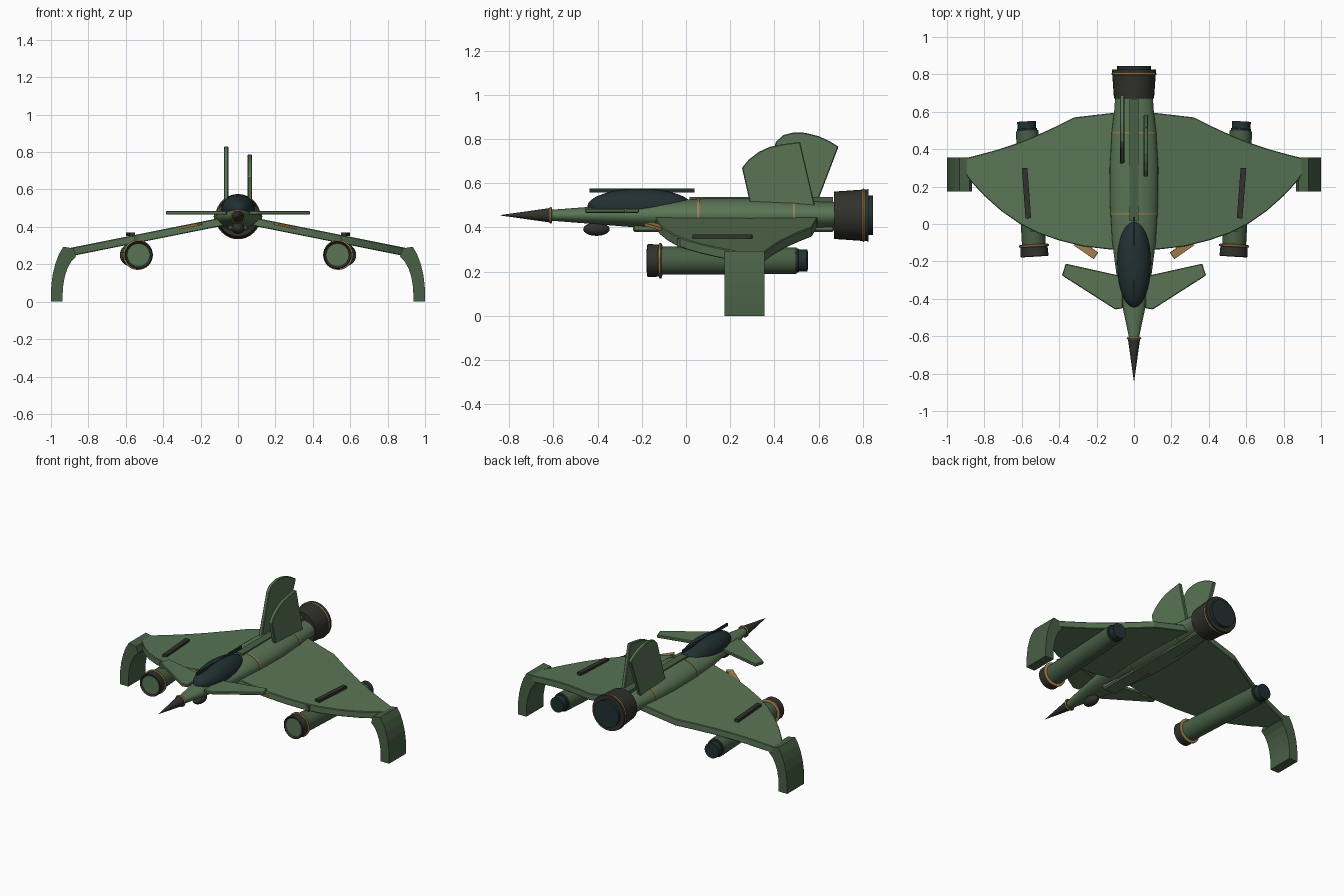
import bpy, bmesh, math
from mathutils import Matrix, Vector

if "Cube" in bpy.data.objects:
    bpy.data.objects.remove(bpy.data.objects["Cube"])


def material(name, rgb):
    m = bpy.data.materials.new(name)
    m.diffuse_color = (*rgb, 1)
    m.use_nodes = True
    m.node_tree.nodes["Principled BSDF"].inputs["Base Color"].default_value = m.diffuse_color
    return m


GREEN = material("green_paint", (0.10, 0.175, 0.09))
POD = material("pod_green", (0.065, 0.115, 0.06))
DARK = material("dark_metal", (0.03, 0.032, 0.025))
GLASS = material("dark_glass", (0.016, 0.03, 0.032))
BRONZE = material("bronze", (0.36, 0.21, 0.07))
AXIS = 0.455


def finish(bm, name, mat, smooth=False, bevel=0):
    bmesh.ops.recalc_face_normals(bm, faces=bm.faces)
    me = bpy.data.meshes.new(name)
    bm.to_mesh(me)
    bm.free()
    me.materials.append(mat)
    ob = bpy.data.objects.new(name, me)
    bpy.context.collection.objects.link(ob)
    if bevel:
        mod = ob.modifiers.new("bevel", "BEVEL")
        mod.width, mod.segments = bevel, 1
    if smooth:
        bpy.ops.object.select_all(action='DESELECT')
        ob.select_set(True)
        bpy.context.view_layer.objects.active = ob
        bpy.ops.object.shade_smooth_by_angle(angle=math.radians(35))
    return ob


def loft(name, sections, mat, n=32, base=(0, 0, AXIS), yaw=0):
    """Elliptical sections (y, half width, half height) along y, capped."""
    bm = bmesh.new()
    rings = []
    for y, rx, rz in sections:
        rings.append([bm.verts.new((rx * math.cos(2 * math.pi * i / n), y,
                                    rz * math.sin(2 * math.pi * i / n))) for i in range(n)])
    for a, b in zip(rings, rings[1:]):
        for i in range(n):
            bm.faces.new((a[i], a[(i + 1) % n], b[(i + 1) % n], b[i]))
    bm.faces.new(rings[0])
    bm.faces.new(rings[-1])
    bm.transform(Matrix.Translation(base) @ Matrix.Rotation(yaw, 4, 'Z'))
    return finish(bm, name, mat, True)


def slab(name, points, offset, mat, bevel=0):
    """Flat outline of 3D points, thickened by an offset vector."""
    bm = bmesh.new()
    a = [bm.verts.new(p) for p in points]
    b = [bm.verts.new(Vector(p) + Vector(offset)) for p in points]
    bm.faces.new(a)
    bm.faces.new(b)
    for i in range(len(a)):
        j = (i + 1) % len(a)
        bm.faces.new((a[i], a[j], b[j], b[i]))
    return finish(bm, name, mat, False, bevel)


def box(name, centre, size, mat, rot=None, bevel=0):
    bm = bmesh.new()
    bmesh.ops.create_cube(bm, size=1)
    bm.transform(Matrix.Translation(centre) @ (rot or Matrix()) @ Matrix.Diagonal((*size, 1)))
    return finish(bm, name, mat, False, bevel)


def ellipsoid(name, centre, radii, mat):
    bm = bmesh.new()
    bmesh.ops.create_uvsphere(bm, u_segments=32, v_segments=16, radius=1)
    bm.transform(Matrix.Translation(centre) @ Matrix.Diagonal((*radii, 1)))
    return finish(bm, name, mat, True)


def wing_z(x):
    return 0.467 - 0.2 * abs(x)


# Fuselage, nose spike and bands
loft("fuselage", [(-0.62, .024, .024), (-0.45, .06, .037), (-0.3, .09, .049), (-0.1, .116, .065),
                  (0.1, .128, .077), (0.3, .13, .077), (0.5, .118, .07), (0.6, .106, .063),
                  (0.69, .10, .06)], GREEN)
loft("nose_spike", [(-0.84, .001, .001), (-0.605, .034, .034)], DARK, 24)
loft("nose_ring", [(-0.617, .034, .034), (-0.611, .039, .039), (-0.605, .034, .034)], BRONZE)
loft("front_band", [(0.05, .128, .077), (0.06, .129, .078)], BRONZE)
loft("rear_band", [(0.483, .1215, .0725), (0.493, .1215, .0725)], BRONZE)
box("spine", (0, 0.34, 0.508), (0.05, 0.65, 0.06), POD)
box("belly_keel", (0, 0.215, 0.415), (0.1, 0.91, 0.07), GREEN, bevel=0.008)

# Canopy with its top frame, and chin sensor
ellipsoid("canopy", (0, -0.208, 0.495), (0.09, 0.238, 0.08), GLASS)
box("canopy_frame", (0, -0.2, 0.568), (0.01, 0.475, 0.018), GLASS)
ellipsoid("chin_sensor", (0, -0.405, 0.392), (0.035, 0.06, 0.03), DARK)

# Main exhaust
loft("main_nozzle", [(0.67, .107, .107), (0.825, .118, .118)], DARK)
loft("nozzle_ring", [(0.797, .116, .116), (0.803, .121, .121), (0.809, .117, .117)], BRONZE)
loft("nozzle_core", [(0.81, .09, .09), (0.845, .09, .09)], GLASS)

# Tail fins, staggered
right = [(.294, .49), (.253, .67), (.285, .708), (.33, .742), (.38, .765), (.44, .777), (.516, .787), (.585, .49)]
left = [(.315, .49), (.407, .787), (.44, .818), (.49, .83), (.54, .828), (.60, .813), (.65, .79), (.69, .765), (.585, .49)]
slab("right_fin", [(.051, y, z) for y, z in right], (.024, 0, 0), GREEN, .004)
slab("left_fin", [(-.075, y, z) for y, z in left], (.024, 0, 0), GREEN, .004)

wing = [(.06, -.138), (.13, -.136), (.27, -.12), (.4, -.088), (.51, -.05), (.61, 0), (.71, .07), (.8, .15),
        (.87, .225), (.94, .32), (.93, .345), (.83, .37), (.72, .4), (.63, .43), (.54, .465), (.42, .52),
        (.32, .57), (.13, .592), (.06, .597)]
canard = [(.06, -.28), (.365, -.212), (.385, -.275), (.10, -.457), (.06, -.45)]
tip_outer = [(.934, .294), (.957, .255), (.976, .205), (.99, .15), (.998, .09), (1.0, .045), (1.0, .005)]
tip_inner = [(.937, .005), (.937, .05), (.934, .09), (.926, .135), (.913, .175), (.893, .213), (.866, .242), (.88, .285)]
pod_profile = [(-.12, .060), (-.165, .060), (-.175, .071), (-.172, .075), (-.11, .072)]

for s, side in ((-1, "left"), (1, "right")):
    # Drooped wing, curved winglet and canard
    slab(side + "_wing", [(s * x, y, wing_z(x)) for x, y in wing], (0, 0, -.045), GREEN, .004)
    slab(side + "_winglet", [(s * x, .175, z) for x, z in tip_outer + [(1.0, 0), (.937, 0)] + tip_inner[1:]],
         (0, .18, 0), POD)
    slab(side + "_canard", [(s * x, y, .466) for x, y in canard], (0, 0, .02), GREEN, .004)

    # Underwing engine pod, toed in at the front
    base, yaw = (s * .542, 0, .25), -s * .06
    loft(side + "_pod_body", [(-.14, .064, .064), (.5, .06, .06)], POD, 32, base, yaw)
    loft(side + "_pod_intake", pod_to := [(y, r, r) for y, r in pod_profile], DARK, 32, base, yaw)
    loft(side + "_pod_face", [(-.168, .061, .061), (-.15, .061, .061)], GREEN, 32, base, yaw)
    loft(side + "_pod_ring", [(-.123, .072, .072), (-.12, .08, .08), (-.112, .08, .08), (-.108, .07, .07)],
         BRONZE, 32, base, yaw)
    loft(side + "_pod_nozzle", [(.49, .054, .054), (.51, .054, .054), (.512, .05, .05), (.55, .05, .05)],
         GLASS, 32, base, yaw)
    box(side + "_pylon", (s * .55, .16, .32), (.03, .4, .06), POD, Matrix.Rotation(yaw, 4, 'Z'))

    # Rail above the wing and bronze strip at the leading edge
    box(side + "_wing_rail", (s * .575, .165, .36), (.03, .27, .018), DARK, Matrix.Rotation(-s * .075, 4, 'Z'))
    box(side + "_edge_strip", (s * .257, -.133, .405), (.13, .042, .014), BRONZE,
        Matrix.Rotation(s * .2, 4, 'Y') @ Matrix.Rotation(s * .6, 4, 'Z'))
